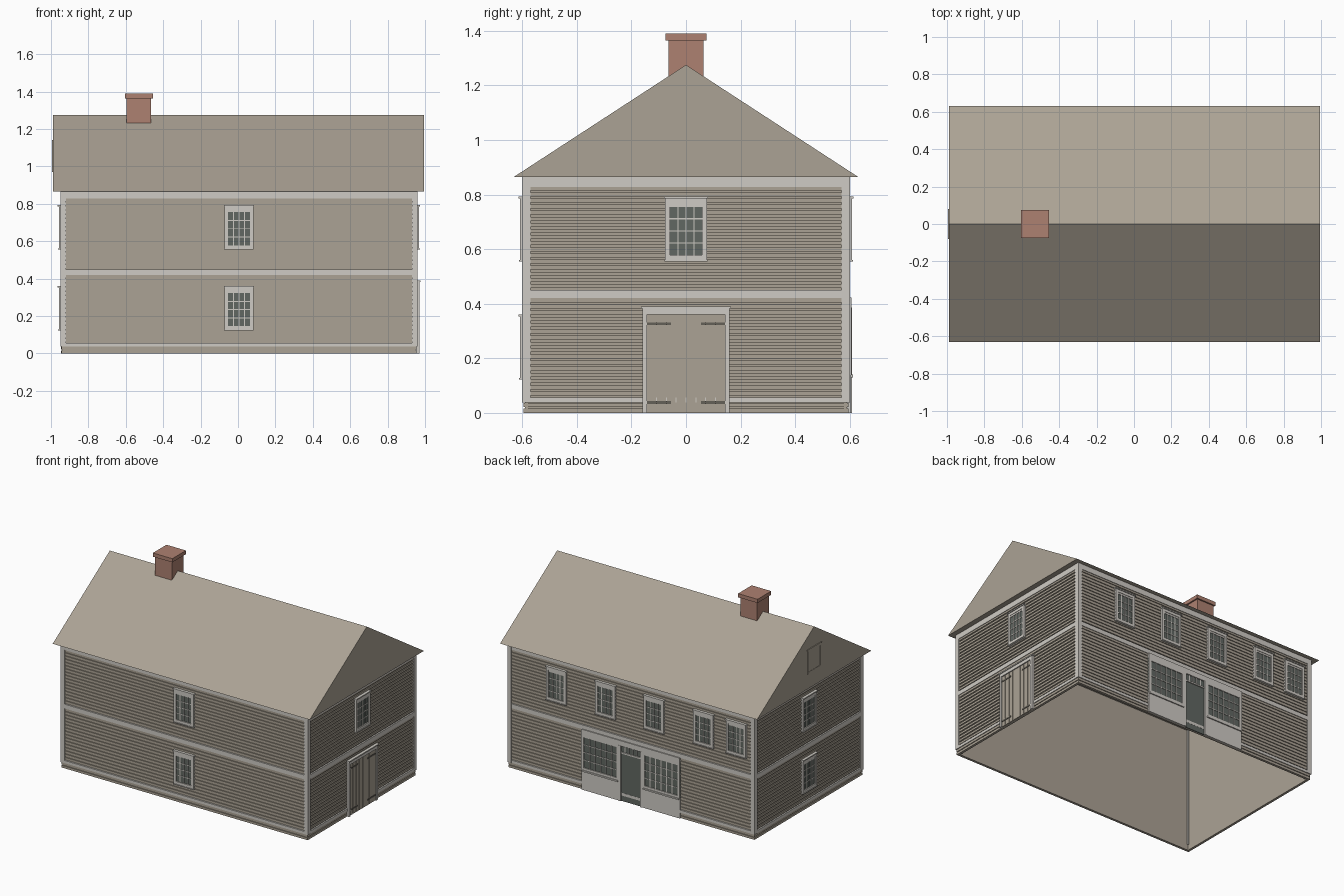
import bpy
import bmesh
from mathutils import Matrix, Vector
from math import radians

cube = bpy.data.objects.get("Cube")
if cube:
    bpy.data.objects.remove(cube, do_unlink=True)


def material(name, rgb):
    col = [(c / 255) ** 2.2 for c in rgb] + [1]
    m = bpy.data.materials.new(name)
    m.use_nodes = True
    m.diffuse_color = col
    m.node_tree.nodes["Principled BSDF"].inputs["Base Color"].default_value = col
    return m


TIMBER = material("weathered timber", (170, 161, 147))
TRIM = material("pale trim", (206, 202, 195))
GLASS = material("dark glass", (97, 103, 98))
BRICK = material("red brick", (172, 128, 112))
IRON = material("dark iron", (100, 96, 88))

CENTRE = Vector((0.005, 0, 0))
HALF_X, HALF_Y = 0.955, 0.6
ANGLE = {"front": 0, "right": 90, "back": 180, "left": 270}


def dims(side):
    """Distance of a wall from the centre, and half its width."""
    return (HALF_Y, HALF_X) if side in ("front", "back") else (HALF_X, HALF_Y)


def add_box(bm, lo, hi, matrix=Matrix()):
    lo, hi = Vector(lo), Vector(hi)
    fit = Matrix.Translation((lo + hi) / 2) @ Matrix.Diagonal((*(hi - lo), 1))
    bmesh.ops.create_cube(bm, size=1, matrix=matrix @ fit)


def finish(bm, name, mat):
    mesh = bpy.data.meshes.new(name)
    bm.to_mesh(mesh)
    bm.free()
    mesh.materials.append(mat)
    ob = bpy.data.objects.new(name, mesh)
    bpy.context.collection.objects.link(ob)
    return ob


def wall_part(name, side, mat, boxes):
    """Boxes on one wall: u0, u1 along it, z0, z1 up, d0, d1 outward."""
    bm = bmesh.new()
    matrix = Matrix.Translation(CENTRE) @ Matrix.Rotation(radians(ANGLE[side]), 4, "Z")
    dist = dims(side)[0]
    for u0, u1, z0, z1, d0, d1 in boxes:
        add_box(bm, (u0, -dist - d1, z0), (u1, -dist - d0, z1), matrix)
    return finish(bm, f"{side}_{name}", mat)


def solid(name, mat, *boxes):
    bm = bmesh.new()
    for lo, hi in boxes:
        add_box(bm, lo, hi)
    return finish(bm, name, mat)


def grid_bars(u0, u1, z0, z1, cols, rows, d0, d1, w=0.005):
    bars = []
    for i in range(1, cols):
        u = u0 + (u1 - u0) * i / cols
        bars.append((u - w / 2, u + w / 2, z0, z1, d0, d1))
    for j in range(1, rows):
        z = z0 + (z1 - z0) * j / rows
        bars.append((u0, u1, z - w / 2, z + w / 2, d0, d1))
    return bars


def ring(u0, u1, z0, z1, w, d0, d1):
    return [(u0, u0 + w, z0, z1, d0, d1), (u1 - w, u1, z0, z1, d0, d1),
            (u0 + w, u1 - w, z1 - w, z1, d0, d1), (u0 + w, u1 - w, z0, z0 + w, d0, d1)]


def window(name, side, u, z):
    """Sash window with casing, cap and sill; z is the sill height."""
    u0, u1, top = u - 0.077, u + 0.077, z + 0.225
    wall_part(name + "_glass", side, GLASS,
              [(u0 + 0.01, u1 - 0.01, z + 0.01, top - 0.01, -0.008, 0.001)])
    boxes = ring(u0, u1, z, top, 0.018, -0.008, 0.008)
    boxes += [(u0 - 0.004, u1 + 0.004, top, top + 0.008, -0.008, 0.014),
              (u0 - 0.002, u1 + 0.002, z - 0.005, z, -0.008, 0.012),
              (u0 + 0.018, u1 - 0.018, top - 0.03, top - 0.018, -0.008, 0.005)]
    boxes += grid_bars(u0 + 0.018, u1 - 0.018, z + 0.018, top - 0.03, 4, 4, 0, 0.004)
    wall_part(name + "_frame", side, TRIM, boxes)


# Walls: thin shell, clapboards and horizontal trim bands
for side in ANGLE:
    half = dims(side)[1]
    wall_part("wall", side, TIMBER, [(0.01 - half, half - 0.01, 0, 0.865, -0.022, -0.011)])
    boards = []
    for z0, z1, count in ((0.055, 0.42, 16), (0.45, 0.83, 17)):
        pitch = (z1 - z0) / count
        for i in range(count):
            z = z0 + pitch * i
            boards.append((0.02 - half, half - 0.02, z + pitch * 0.35, z + pitch, -0.012, -0.005))
    for z in (0, 0.021):
        boards.append((0.005 - half, half - 0.005, z, z + 0.016, -0.012, -0.005))
    wall_part("clapboards", side, TIMBER, boards)
    wall_part("bands", side, TRIM, [
        (0.02 - half, half - 0.02, z0, z1, -0.012, -0.001)
        for z0, z1 in ((0.038, 0.057), (0.42, 0.45), (0.828, 0.865))])

# Corner posts
posts = []
for sx in (-1, 1):
    for sy in (-1, 1):
        x, y = 0.005 + sx * (HALF_X - 0.015), sy * (HALF_Y - 0.015)
        posts.append(((x - 0.015, y - 0.015, 0.038), (x + 0.015, y + 0.015, 0.865)))
solid("corner_posts", TRIM, *posts)

# Roof: a solid prism from gable to gable
bm = bmesh.new()
gable = [bm.verts.new(p) for p in ((-0.99, -0.63, 0.865), (-0.99, 0.63, 0.865), (-0.99, 0, 1.275))]
face = bm.faces.new(gable)
ext = bmesh.ops.extrude_face_region(bm, geom=[face], use_keep_orig=True)
bmesh.ops.translate(bm, vec=(1.985, 0, 0),
                    verts=[v for v in ext["geom"] if isinstance(v, bmesh.types.BMVert)])
bmesh.ops.recalc_face_normals(bm, faces=bm.faces)
finish(bm, "roof", TIMBER)

# Chimney
solid("chimney", BRICK, ((-0.595, -0.065, 1.15), (-0.465, 0.065, 1.366)),
      ((-0.605, -0.075, 1.364), (-0.455, 0.075, 1.39)))

# Sash windows
for side in ("front", "left"):
    window("lower_window", side, 0, 0.128)
for side in ("front", "right", "left"):
    window("upper_window", side, 0, 0.56)
for n, x in enumerate((0.58, 0.20, -0.175, -0.557, -0.81)):
    window(f"upper_window_{n + 1}", "back", 0.005 - x, 0.56)


def planks(u0, u1, z0, z1, count, d0, d1, gap=0.004):
    w = (u1 - u0) / count
    return [(u0 + w * i + gap / 2, u0 + w * (i + 1) - gap / 2, z0, z1, d0, d1)
            for i in range(count)]


# Double plank door on the right wall
wall_part("barn_door_back", "right", TIMBER, [(-0.145, 0.145, 0, 0.362, -0.008, -0.002)])
wall_part("barn_door_planks", "right", TIMBER, planks(-0.144, 0.144, 0, 0.36, 8, -0.003, 0.003))
wall_part("barn_door_frame", "right", TRIM, [
    (-0.16, -0.142, 0, 0.382, -0.008, 0.01), (0.142, 0.16, 0, 0.382, -0.008, 0.01),
    (-0.142, 0.142, 0.36, 0.382, -0.008, 0.01), (-0.165, 0.165, 0.382, 0.39, -0.008, 0.015)])
wall_part("barn_door_hinges", "right", IRON, [
    (min(s * 0.142, s * 0.055), max(s * 0.142, s * 0.055), z, z + 0.01, 0.002, 0.006)
    for s in (-1, 1) for z in (0.033, 0.322)])

# Loft hatch in the left gable
out = 0.04
wall_part("loft_hatch", "left", TIMBER,
          planks(-0.065, 0.065, 0.98, 1.125, 4, out - 0.005, out + 0.002)
          + ring(-0.075, 0.075, 0.97, 1.132, 0.012, out - 0.005, out + 0.004)
          + [(-0.08, 0.08, 1.132, 1.14, out - 0.005, out + 0.005)])

# Shopfront on the back wall: panels, two display windows, door and transom
wall_part("shop_panels", "back", TRIM, [
    (-0.38, -0.09, 0, 0.14, -0.008, 0.004), (0.09, 0.38, 0, 0.14, -0.008, 0.004),
    (-0.38, 0.38, 0.385, 0.422, -0.008, 0.006)])
for n, u in enumerate((-0.235, 0.235)):
    u0, u1 = u - 0.145, u + 0.145
    wall_part(f"shop_window_{n + 1}_glass", "back", GLASS, [(u0, u1, 0.14, 0.385, -0.008, 0)])
    wall_part(f"shop_window_{n + 1}_frame", "back", TRIM,
              ring(u0, u1, 0.138, 0.387, 0.018, -0.008, 0.006)
              + [(u0 + 0.006, u1 - 0.006, 0.13, 0.14, 0, 0.012)]
              + grid_bars(u0 + 0.018, u1 - 0.018, 0.156, 0.37, 6, 4, 0, 0.004))
wall_part("shop_door", "back", GLASS, [(-0.08, 0.08, 0, 0.386, -0.008, -0.002)])
wall_part("shop_door_frame", "back", TRIM, [
    (-0.09, -0.075, 0, 0.387, -0.008, 0.008), (0.075, 0.09, 0, 0.387, -0.008, 0.008),
    (-0.075, 0.075, 0.333, 0.343, -0.008, 0.005)]
    + grid_bars(-0.075, 0.075, 0.343, 0.385, 5, 1, -0.004, 0.002))
